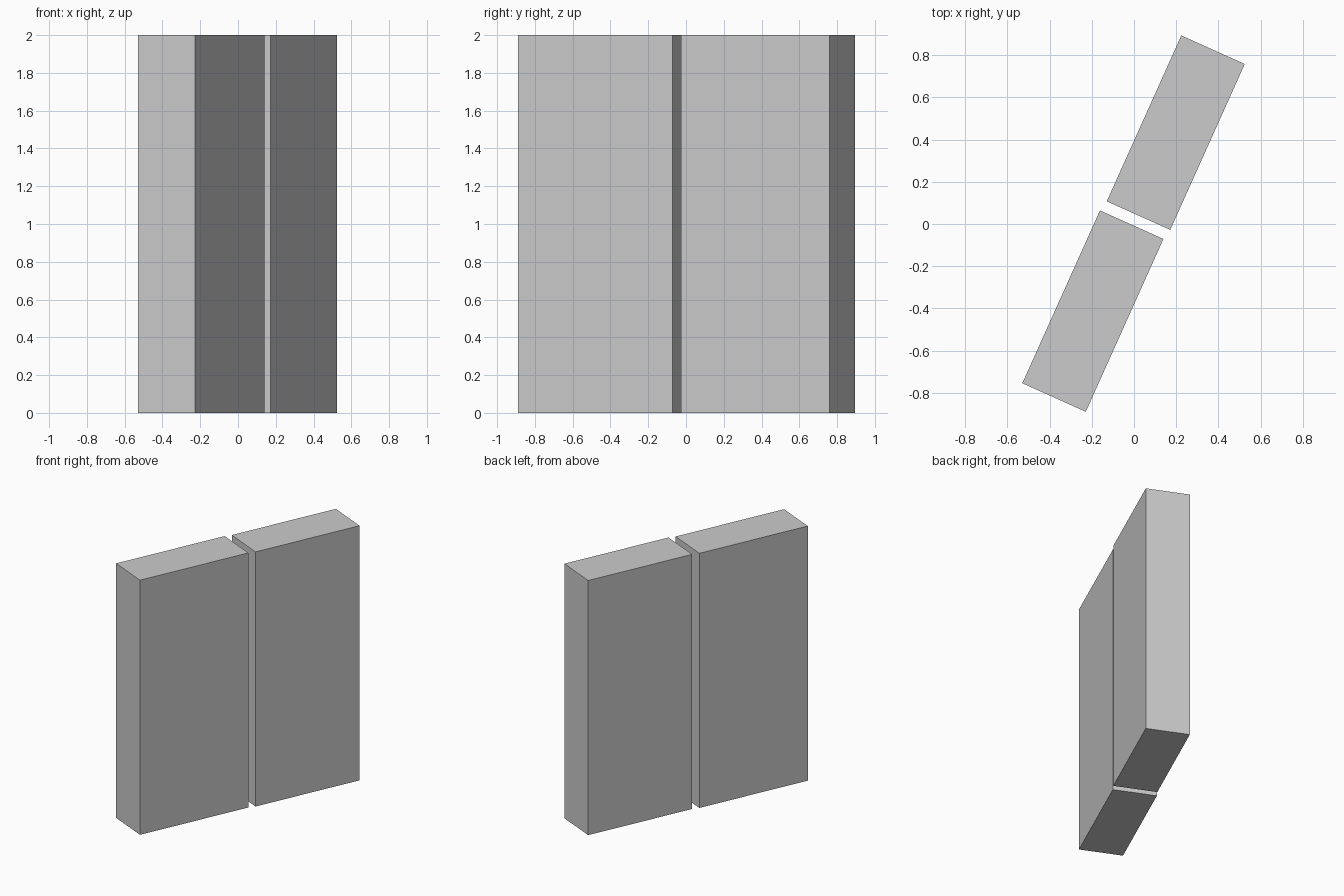
import bpy
from math import radians

if "Cube" in bpy.data.objects:
    bpy.data.objects.remove(bpy.data.objects["Cube"])

ANGLE = radians(65.8)   # heading of the pair of slabs seen from above
HEIGHT = 2.0
THICKNESS = 0.33


def slab(name, x, y, length):
    """Upright rectangular slab standing on the floor."""
    bpy.ops.mesh.primitive_cube_add(size=1, location=(x, y, HEIGHT / 2),
                                    rotation=(0, 0, ANGLE))
    obj = bpy.context.object
    obj.name = name
    obj.scale = (length, THICKNESS, HEIGHT)
    return obj


# Two slabs end to end, separated by a narrow gap and a slight sideways step
slab("front_slab", -0.195, -0.413, 0.898)
slab("back_slab", 0.198, 0.433, 0.862)
